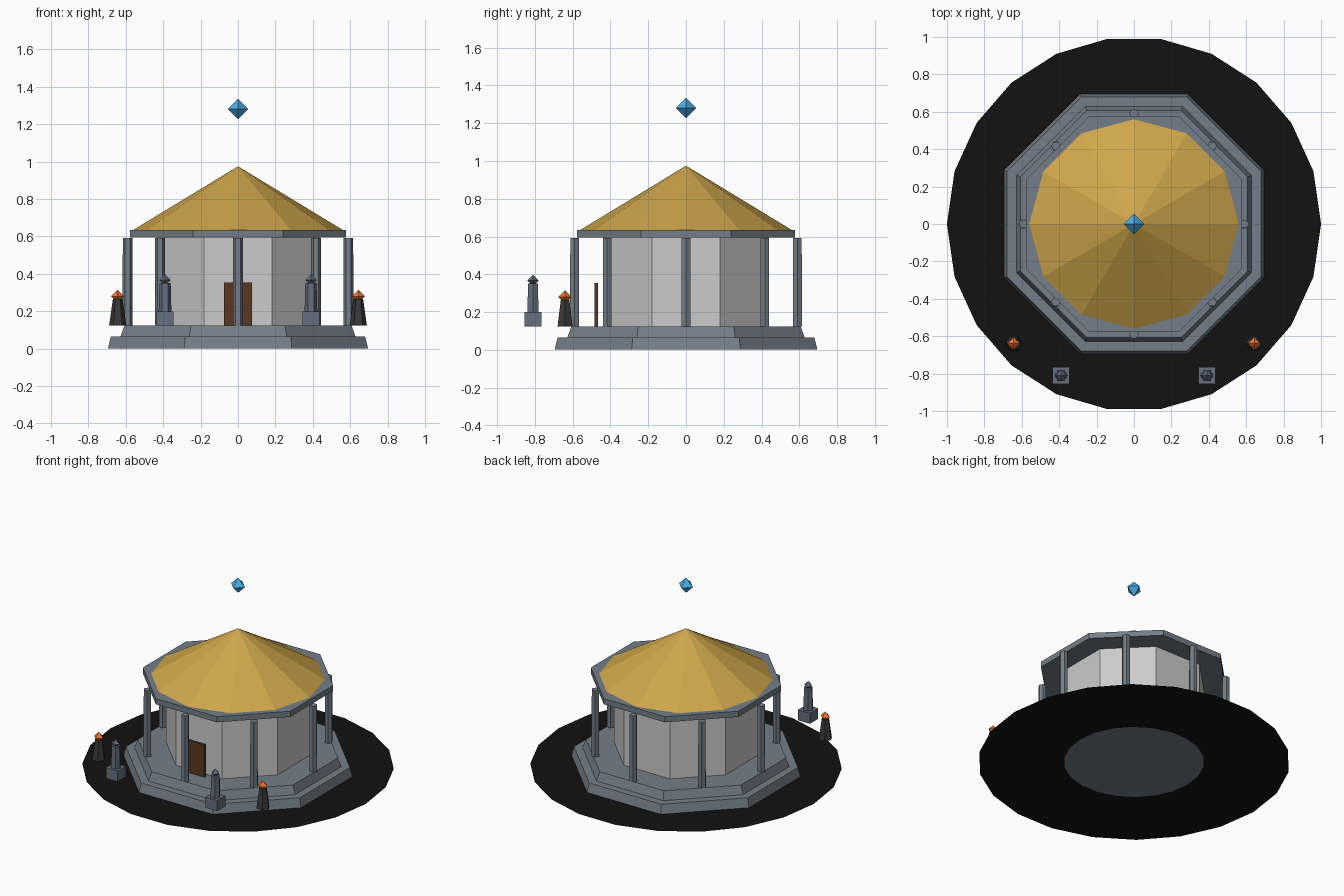
import bpy
import bmesh
from math import cos, sin, pi

if "Cube" in bpy.data.objects:
    bpy.data.objects.remove(bpy.data.objects["Cube"])

OCT = 1 / cos(pi / 8)          # apothem -> corner radius of an octagon


def material(name, r, g, b):
    m = bpy.data.materials.new(name)
    m.diffuse_color = (r, g, b, 1)
    m.use_nodes = True
    m.node_tree.nodes["Principled BSDF"].inputs["Base Color"].default_value = m.diffuse_color
    return m


SLATE = material("slate", 0.175, 0.21, 0.25)
STATUE = material("statue_stone", 0.13, 0.16, 0.21)
GOLD = material("gold", 0.62, 0.38, 0.07)
BLUE = material("blue_crystal", 0.07, 0.42, 0.82)
WOOD = material("dark_wood", 0.10, 0.037, 0.015)
SOIL = material("black_ground", 0.006, 0.006, 0.006)
IRON = material("iron", 0.04, 0.04, 0.043)
FLAME = material("flame", 0.9, 0.18, 0.03)


def finish(name, bm, mat):
    bmesh.ops.recalc_face_normals(bm, faces=bm.faces)
    mesh = bpy.data.meshes.new(name)
    bm.to_mesh(mesh)
    bm.free()
    ob = bpy.data.objects.new(name, mesh)
    bpy.context.collection.objects.link(ob)
    if mat:
        mesh.materials.append(mat)
    return ob


def stack(name, sides, profile, mat=None, at=(0, 0), turn=0.0):
    """Closed faceted solid from (radius, z) rings; radius 0 makes a point."""
    bm = bmesh.new()
    rings = []
    for r, z in profile:
        n = sides if r else 1
        rings.append([bm.verts.new((at[0] + r * cos(turn + 2 * pi * i / sides),
                                    at[1] + r * sin(turn + 2 * pi * i / sides), z))
                      for i in range(n)])
    for a, b in zip(rings, rings[1:]):
        for i in range(sides):
            j = (i + 1) % sides
            quad = [a[i % len(a)], a[j % len(a)], b[j % len(b)], b[i % len(b)]]
            bm.faces.new(list(dict.fromkeys(quad)))
    for ring in (rings[0], rings[-1]):
        if len(ring) > 1:
            bm.faces.new(ring)
    return finish(name, bm, mat)


def octagon(name, profile, mat=None):
    """Octagonal solid with a flat front, given by apothem."""
    return stack(name, 8, [(r * OCT, z) for r, z in profile], mat, turn=pi / 8)


def gem(name, r, at, z, mat):
    return stack(name, 4, [(0, z - r), (r, z), (0, z + r)], mat, at)


def box(name, x, y, z, mat):
    bm = bmesh.new()
    bmesh.ops.create_cube(bm, size=1)
    for v in bm.verts:
        for k, (lo, hi) in enumerate((x, y, z)):
            v.co[k] = lo if v.co[k] < 0 else hi
    return finish(name, bm, mat)


# Flat ground ring with a round hole under the plinth
bm = bmesh.new()
N = 22
inner, outer = [[bm.verts.new((r * cos(2 * pi * i / N), r * sin(2 * pi * i / N), 0))
                 for i in range(N)] for r in (0.45, 1.0)]
for i in range(N):
    j = (i + 1) % N
    bm.faces.new((inner[i], outer[i], outer[j], inner[j]))
finish("ground_ring", bm, SOIL)

# Stepped plinth, walls, eave and roof
octagon("lower_step", [(0.695, 0.002), (0.68, 0.065)], SLATE)
octagon("upper_step", [(0.628, 0.065), (0.607, 0.125)], SLATE)
octagon("wall_drum", [(0.437, 0.125), (0.437, 0.595)])
octagon("eave", [(0.578, 0.595), (0.578, 0.635)], SLATE)
stack("roof", 12, [(0.56, 0.635), (0, 0.975)], GOLD)

# Ring of columns
for k in range(8):
    a = k * pi / 4
    stack(f"column_{k + 1}", 6, [(0.027, 0.125), (0.026, 0.592)], SLATE,
          (0.59 * cos(a), 0.59 * sin(a)))

# Door and floating crystal
box("door", (-0.075, 0.075), (-0.483, -0.467), (0.125, 0.355), WOOD)
gem("floating_crystal", 0.054, (0, 0), 1.281, BLUE)

# Braziers and statues on both sides of the entrance
for side, s in (("left", -1), ("right", 1)):
    p = (s * 0.643, -0.64)
    stack(f"{side}_brazier", 6, [(0.046, 0.125), (0.026, 0.265)], IRON, p)
    gem(f"{side}_flame", 0.035, p, 0.28, FLAME)

    x, y = s * 0.39, -0.81
    box(f"{side}_statue_base", (x - 0.046, x + 0.046), (y - 0.046, y + 0.046),
        (0.125, 0.2), STATUE)
    stack(f"{side}_statue_body", 6, [(0.034, 0.2), (0.03, 0.352)], STATUE, (x, y))
    gem(f"{side}_statue_head", 0.03, (x, y), 0.367, STATUE)
